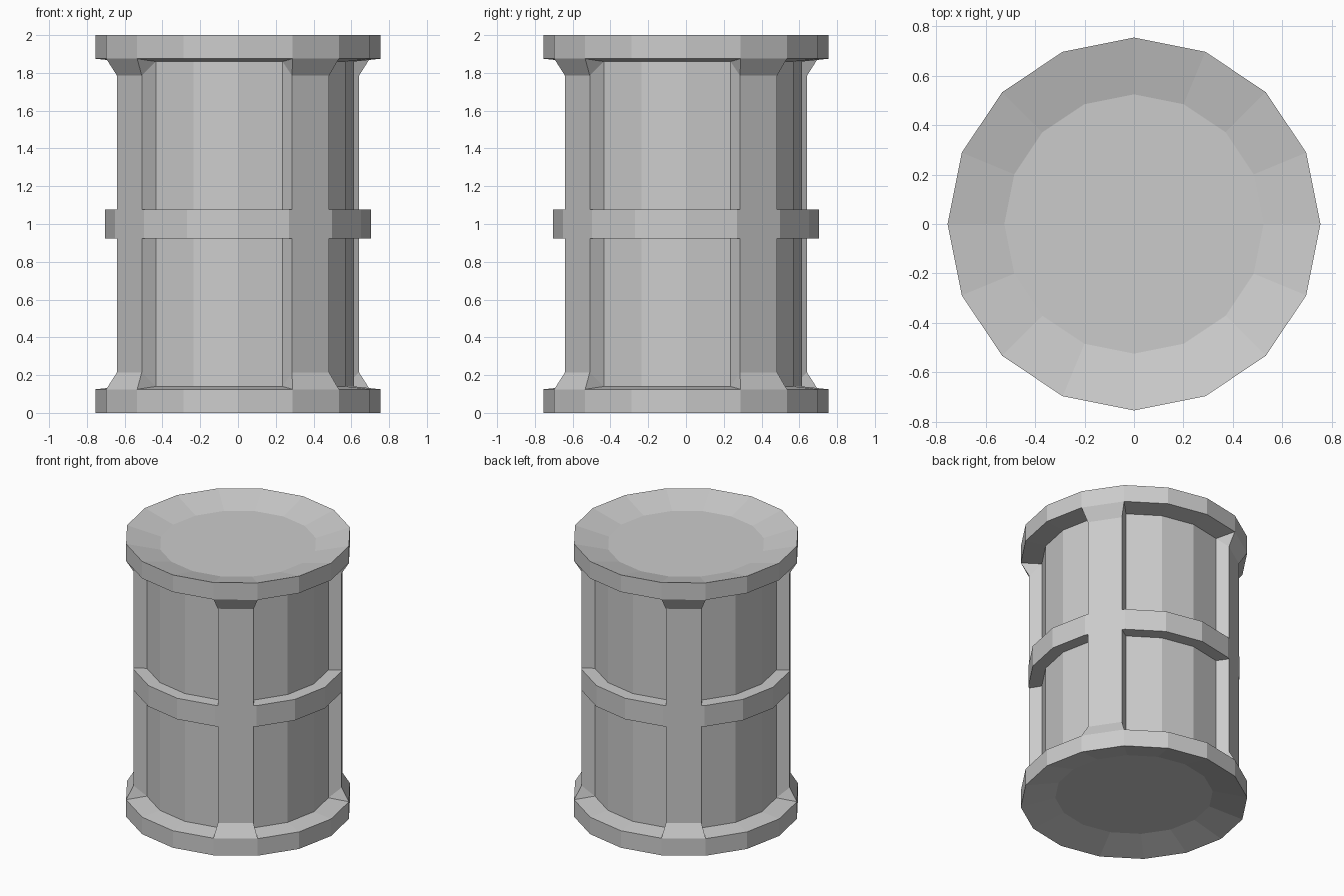
import bpy
from math import cos, sin, pi

if "Cube" in bpy.data.objects:
    bpy.data.objects.remove(bpy.data.objects["Cube"])

N = 16
STEP = 2 * pi / N
R_RIM, R_CORE, R_HOOP, R_DISH = 0.755, 0.615, 0.705, 0.525
Z_RIM, Z_CORE, Z_HOOP, Z_RIB, DISH = 0.125, 0.14, 0.923, 0.215, 0.06


def make(name, verts, faces):
    mesh = bpy.data.meshes.new(name)
    mesh.from_pydata(verts, [], faces)
    mesh.update()
    ob = bpy.data.objects.new(name, mesh)
    bpy.context.collection.objects.link(ob)
    return ob


def polar(r, a, z):
    return (r * cos(a), r * sin(a), z)


# Barrel body: dished ends, rims, recessed wall and middle hoop as one lathe
half = [(R_DISH, DISH), (R_RIM, 0), (R_RIM, Z_RIM), (R_CORE, Z_CORE),
        (R_CORE, Z_HOOP), (R_HOOP, Z_HOOP)]
profile = half + [(r, 2 - z) for r, z in reversed(half)]
verts = [polar(r, i * STEP, z) for r, z in profile for i in range(N)]
faces = [tuple(reversed(range(N))), tuple(range(len(verts) - N, len(verts)))]
covered = (2, 3, 7, 8)  # profile segments hidden behind the ribs
for j in range(len(profile) - 1):
    for i in range(N):
        if i % 4 == 1 and j in covered:
            continue
        k = (i + 1) % N
        faces.append((j * N + i, j * N + k, (j + 1) * N + k, (j + 1) * N + i))
make("barrel_body", verts, faces)


# Vertical ribs: flush with the hoop, flaring out to meet the rims
def rib(name, col, top):
    mid = (col + 0.5) * STEP
    a, b = col * STEP, (col + 1) * STEP
    apothem, hw = R_HOOP * cos(STEP / 2), 0.118

    def edge(s, z):
        return (apothem * cos(mid) - s * hw * sin(mid),
                apothem * sin(mid) + s * hw * cos(mid), z)

    v = [polar(R_RIM, a, Z_RIM), polar(R_RIM, b, Z_RIM)]
    for zc, ze in ((Z_CORE, Z_RIB), (Z_HOOP, Z_HOOP)):
        v += [polar(R_CORE, a, zc), edge(-1, ze), edge(1, ze), polar(R_CORE, b, zc)]
    f = [(0, 3, 2), (0, 1, 4, 3), (1, 5, 4),
         (2, 3, 7, 6), (3, 4, 8, 7), (4, 5, 9, 8)]
    if top:
        v = [(x, y, 2 - z) for x, y, z in v]
        f = [tuple(reversed(q)) for q in f]
    make(name, v, f)


for n in range(4):
    rib(f"lower_rib_{n + 1}", 4 * n + 1, False)
    rib(f"upper_rib_{n + 1}", 4 * n + 1, True)
